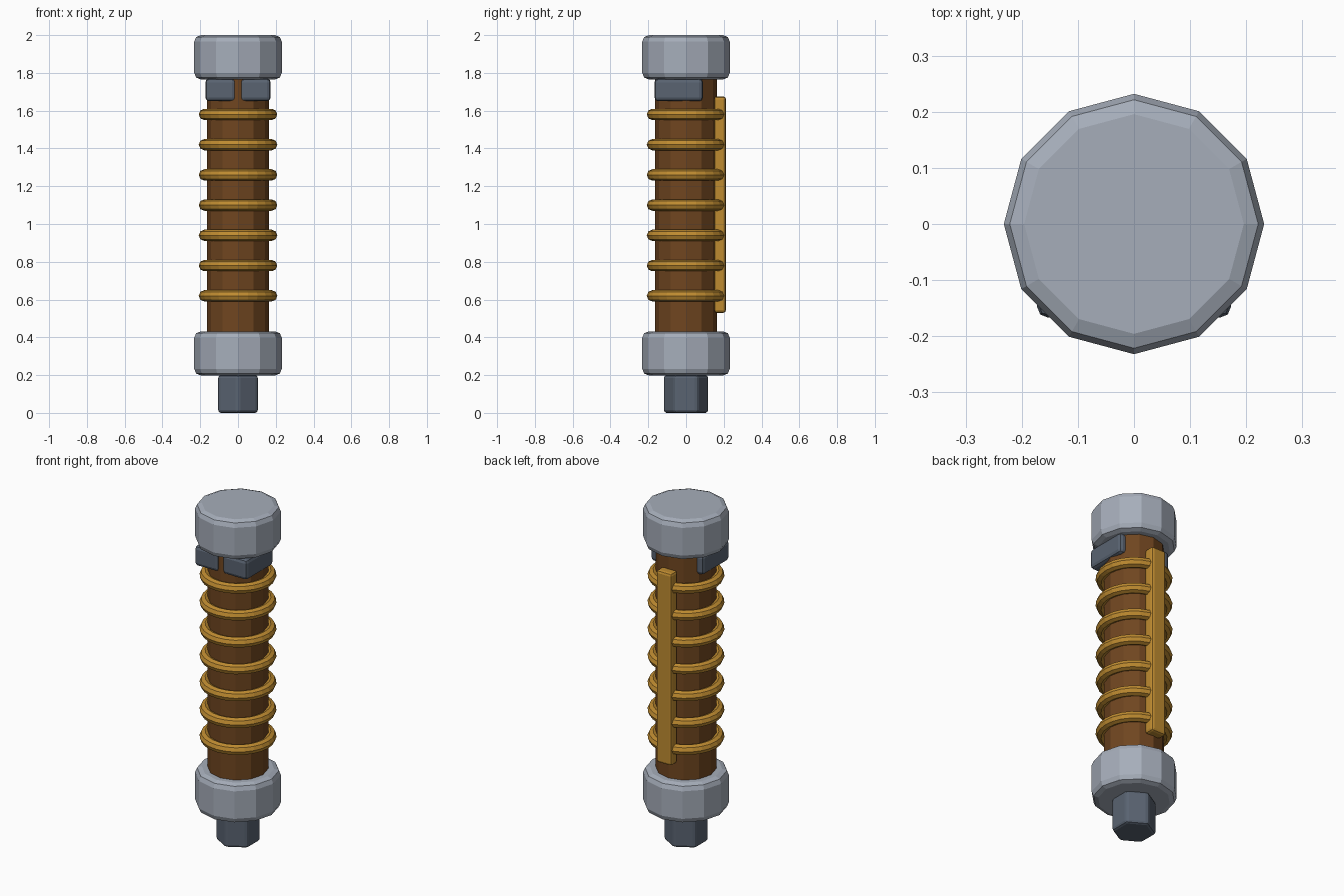
import bpy
import math

if "Cube" in bpy.data.objects:
    bpy.data.objects.remove(bpy.data.objects["Cube"])


def material(name, rgb):
    m = bpy.data.materials.new(name)
    m.diffuse_color = (*rgb, 1)
    m.use_nodes = True
    m.node_tree.nodes["Principled BSDF"].inputs["Base Color"].default_value = m.diffuse_color
    return m


STEEL = material("steel", (0.38, 0.42, 0.49))
DARK = material("dark_steel", (0.10, 0.125, 0.165))
BROWN = material("brown_grip", (0.16, 0.06, 0.014))
GOLD = material("gold_wrap", (0.52, 0.26, 0.03))


def finish(name, mat, bevel=0.0, segments=2):
    o = bpy.context.object
    o.name = name
    o.data.materials.append(mat)
    if bevel:
        b = o.modifiers.new("Bevel", 'BEVEL')
        b.width = bevel
        b.segments = segments
        b.limit_method = 'ANGLE'
        b.angle_limit = math.radians(35)
    return o


def cylinder(name, sides, radius, z0, z1, mat, bevel):
    bpy.ops.mesh.primitive_cylinder_add(vertices=sides, radius=radius, depth=z1 - z0,
                                        location=(0, 0, (z0 + z1) / 2))
    return finish(name, mat, bevel)


def box(name, x, y, z, mat, bevel):
    mid = [(a + b) / 2 for a, b in (x, y, z)]
    bpy.ops.mesh.primitive_cube_add(size=1, location=mid)
    o = bpy.context.object
    o.scale = [b - a for a, b in (x, y, z)]
    bpy.ops.object.transform_apply(location=False, rotation=False, scale=True)
    return finish(name, mat, bevel)


# Grip, end collars and hexagonal foot
cylinder("grip_core", 12, 0.164, 0.40, 1.79, BROWN, 0.012)
cylinder("top_cap", 12, 0.232, 1.765, 2.0, STEEL, 0.035)
cylinder("bottom_collar", 12, 0.232, 0.198, 0.432, STEEL, 0.035)
cylinder("foot_nub", 6, 0.121, 0.0, 0.2, DARK, 0.015)

# Wrap rings
for i in range(7):
    bpy.ops.mesh.primitive_torus_add(major_radius=0.178, minor_radius=0.03,
                                     major_segments=24, minor_segments=8,
                                     location=(0, 0, 0.62 + 0.16 * i))
    finish(f"wrap_ring_{i + 1}", GOLD)

# Spine bar down the back
box("spine_bar", (-0.05, 0.05), (0.148, 0.212), (0.53, 1.675), GOLD, 0.015)

# Pair of blocks under the cap
for side, name in ((-1, "left_block"), (1, "right_block")):
    box(name, sorted((side * 0.013, side * 0.173)), (-0.167, 0.09), (1.65, 1.77), DARK, 0.02)
